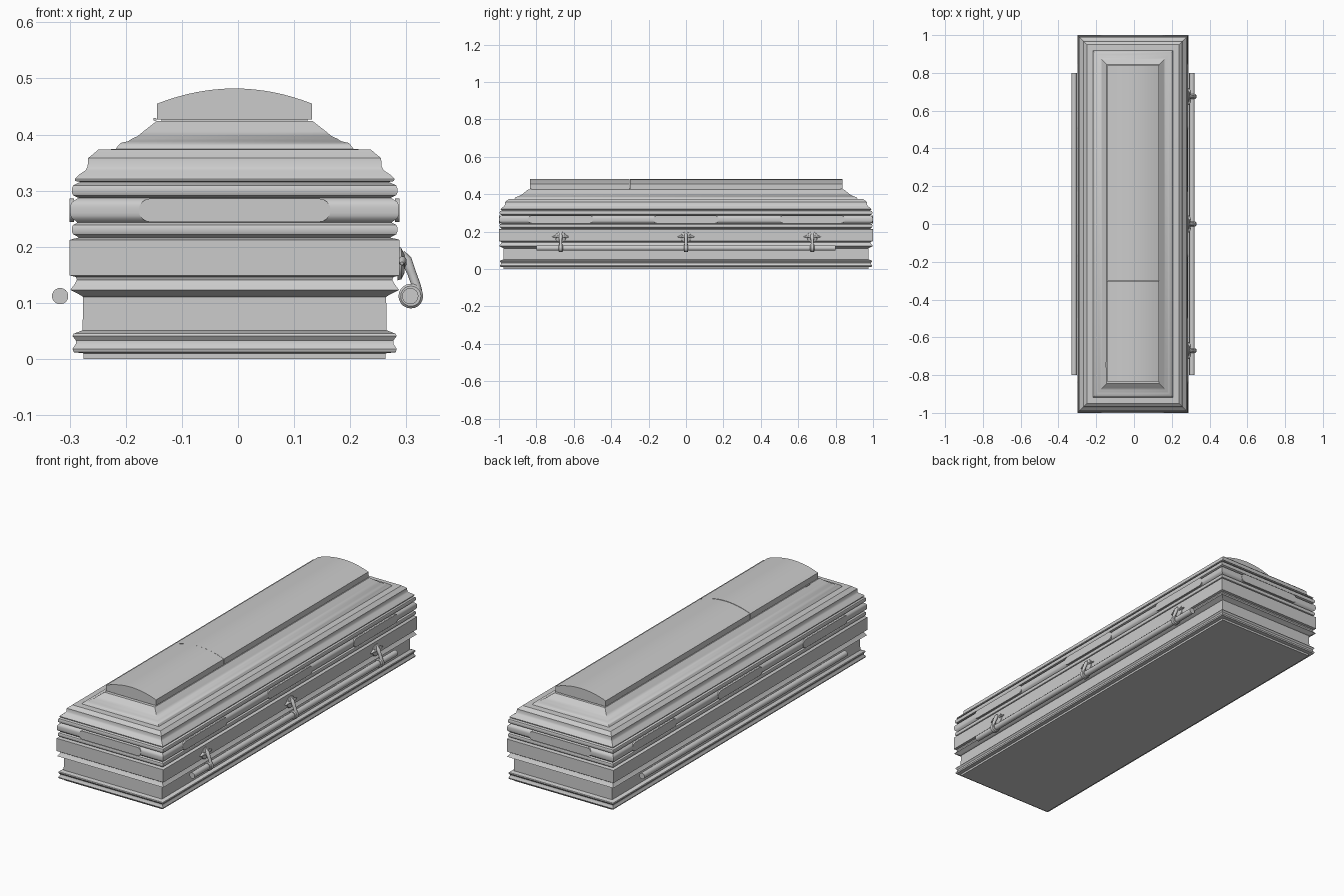
import bpy, bmesh, math
from mathutils import Vector

cube = bpy.data.objects.get("Cube")
if cube:
    bpy.data.objects.remove(cube, do_unlink=True)

CX = -0.006          # body centre line
END = 0.706          # extra half length of every moulding over its half width

grey = bpy.data.materials.new("satin_grey")
grey.use_nodes = True
GREY = (0.6, 0.6, 0.6, 1)
grey.diffuse_color = GREY
grey.node_tree.nodes["Principled BSDF"].inputs["Base Color"].default_value = GREY


def finish(name, bm, angle=35):
    bmesh.ops.recalc_face_normals(bm, faces=bm.faces)
    me = bpy.data.meshes.new(name)
    bm.to_mesh(me)
    bm.free()
    me.materials.append(grey)
    ob = bpy.data.objects.new(name, me)
    bpy.context.collection.objects.link(ob)
    bpy.ops.object.select_all(action='DESELECT')
    ob.select_set(True)
    bpy.context.view_layer.objects.active = ob
    bpy.ops.object.shade_smooth_by_angle(angle=math.radians(angle))
    return ob


def loft(name, rings, angle=35):
    """Skin closed rings of equal length and cap both ends."""
    bm = bmesh.new()
    vs = [[bm.verts.new(p) for p in ring] for ring in rings]
    n = len(vs[0])
    for a, b in zip(vs, vs[1:]):
        for i in range(n):
            j = (i + 1) % n
            bm.faces.new((a[i], a[j], b[j], b[i]))
    bm.faces.new(vs[0])
    bm.faces.new(vs[-1])
    return finish(name, bm, angle)


def moulding(name, profile):
    """Rectangular moulding from (half width, height) pairs."""
    corners = ((-1, -1), (1, -1), (1, 1), (-1, 1))
    loft(name, [[(CX + sx * w, sy * (w + END), z) for sx, sy in corners]
                for w, z in profile])


def bulge(w, z0, z1, depth, steps=6):
    """Rounded bead between two heights, depth below w at its edges."""
    out = []
    for i in range(steps + 1):
        t = 2 * i / steps - 1
        out.append((w - depth * t ** 4, z0 + (z1 - z0) * i / steps))
    return out


def tube(name, points, radii, sides=16):
    """Round tapered rod along a path lying in one plane."""
    pts = [Vector(p) for p in points]
    rings = []
    for i, p in enumerate(pts):
        d = (pts[min(i + 1, len(pts) - 1)] - pts[max(i - 1, 0)]).normalized()
        u = d.cross(Vector((0, 1, 0)) if abs(d.y) < 0.9 else Vector((1, 0, 0))).normalized()
        v = d.cross(u)
        rings.append([p + radii[i] * (math.cos(a) * u + math.sin(a) * v)
                      for a in (2 * math.pi * k / sides for k in range(sides))])
    return loft(name, rings)


# Base plinth and recessed lower wall
moulding("base", [(0.269, 0), (0.269, 0.010), (0.287, 0.012), (0.289, 0.018),
                  (0.283, 0.027), (0.283, 0.033), (0.289, 0.041), (0.287, 0.045),
                  (0.271, 0.051), (0.270, 0.112)])

# Side mouldings
moulding("body", [(0.269, 0.110), (0.277, 0.115), (0.293, 0.123), (0.286, 0.132),
                  (0.281, 0.141), (0.283, 0.146), (0.294, 0.149), (0.294, 0.212),
                  (0.288, 0.214), (0.278, 0.216)]
         + bulge(0.290, 0.218, 0.243, 0.010)
         + bulge(0.293, 0.245, 0.285, 0.011, 8)
         + bulge(0.290, 0.287, 0.314, 0.012)
         + [(0.272, 0.316)])

# Stepped lid rising to the crown
moulding("lid", [(0.272, 0.315), (0.284, 0.317), (0.285, 0.321), (0.278, 0.328),
                 (0.266, 0.336), (0.262, 0.343), (0.261, 0.358), (0.256, 0.362),
                 (0.251, 0.366), (0.243, 0.373), (0.212, 0.374), (0.207, 0.381),
                 (0.203, 0.385), (0.190, 0.388), (0.182, 0.393), (0.173, 0.397),
                 (0.162, 0.406), (0.139, 0.424)])


# Arched crown panels in two lengths
def crown(name, y0, y1, half, low, edge, top):
    arc = [(half * math.cos(math.pi * i / 20), 0) for i in range(21)]
    section = [(-half, low), (half, low)]
    for i in range(17):
        t = 1 - 2 * i / 16
        section.append((half * t, edge + (top - edge) * (1 - t * t)))
    loft(name, [[(CX + x, y, z) for x, z in section] for y in (y0, y1)])


crown("foot_crown", -0.299, 0.838, 0.138, 0.427, 0.455, 0.481)
crown("head_crown", -0.834, -0.301, 0.138, 0.427, 0.455, 0.482)
crown("crown_seat", -0.825, 0.825, 0.130, 0.420, 0.428, 0.430)


# Rounded plates on all four sides
def plate(name, centre, along, out, half_len):
    r, zc = 0.021, 0.265
    along, out, centre = Vector(along), Vector(out), Vector(centre)
    outline = []
    for side in (1, -1):
        for k in range(9):
            a = math.pi * (k / 8 - 0.5)
            outline.append(centre + along * side * (half_len - r + r * math.cos(a))
                           + Vector((0, 0, zc + side * r * math.sin(a))))
    loft(name, [[p + out * d for p in outline] for d in (-0.004, 0.004)], 25)


for sx, side in ((1, "left"), (-1, "right")):
    for y, spot in ((-0.67, "front"), (0, "middle"), (0.675, "back")):
        plate(f"{side}_{spot}_plate", (CX + sx * 0.290, y, 0), (0, 1, 0), (sx, 0, 0), 0.175)
for sy, side in ((-1, "front"), (1, "back")):
    plate(f"{side}_end_plate", (CX, sy * (0.290 + END), 0), (1, 0, 0), (0, sy, 0), 0.171)

# Carrying bars
for x, side in ((0.307, "left"), (-0.317, "right")):
    tube(f"{side}_bar", [(x, -0.8, 0.112), (x, 0.8, 0.112)], [0.0145] * 2, 24)

# Handle brackets on the left side
for y, spot in ((-0.67, "front"), (0, "middle"), (0.675, "back")):
    tube(f"{spot}_rosette", [(0.284, y, 0.17), (0.291, y, 0.17), (0.297, y, 0.17)],
         [0.030, 0.028, 0.016])
    for s, side in ((1, "back"), (-1, "front")):
        tube(f"{spot}_{side}_leaf", [(0.292, y, 0.168), (0.293, y + s * 0.025, 0.175),
                                     (0.292, y + s * 0.045, 0.170)], [0.008, 0.008, 0.003], 10)
    tube(f"{spot}_arm", [(0.291, y, 0.188), (0.300, y, 0.176), (0.309, y, 0.155),
                         (0.318, y, 0.130), (0.321, y, 0.112)],
         [0.007, 0.010, 0.008, 0.008, 0.009], 12)
    tube(f"{spot}_collar", [(0.308, y - 0.012, 0.112), (0.308, y - 0.008, 0.112),
                            (0.308, y + 0.008, 0.112), (0.308, y + 0.012, 0.112)],
         [0.018, 0.022, 0.022, 0.018], 20)

# Small catch beside the head crown
tube("catch", [(-0.148, -0.76, 0.427), (-0.148, -0.73, 0.427)], [0.003] * 2, 8)
